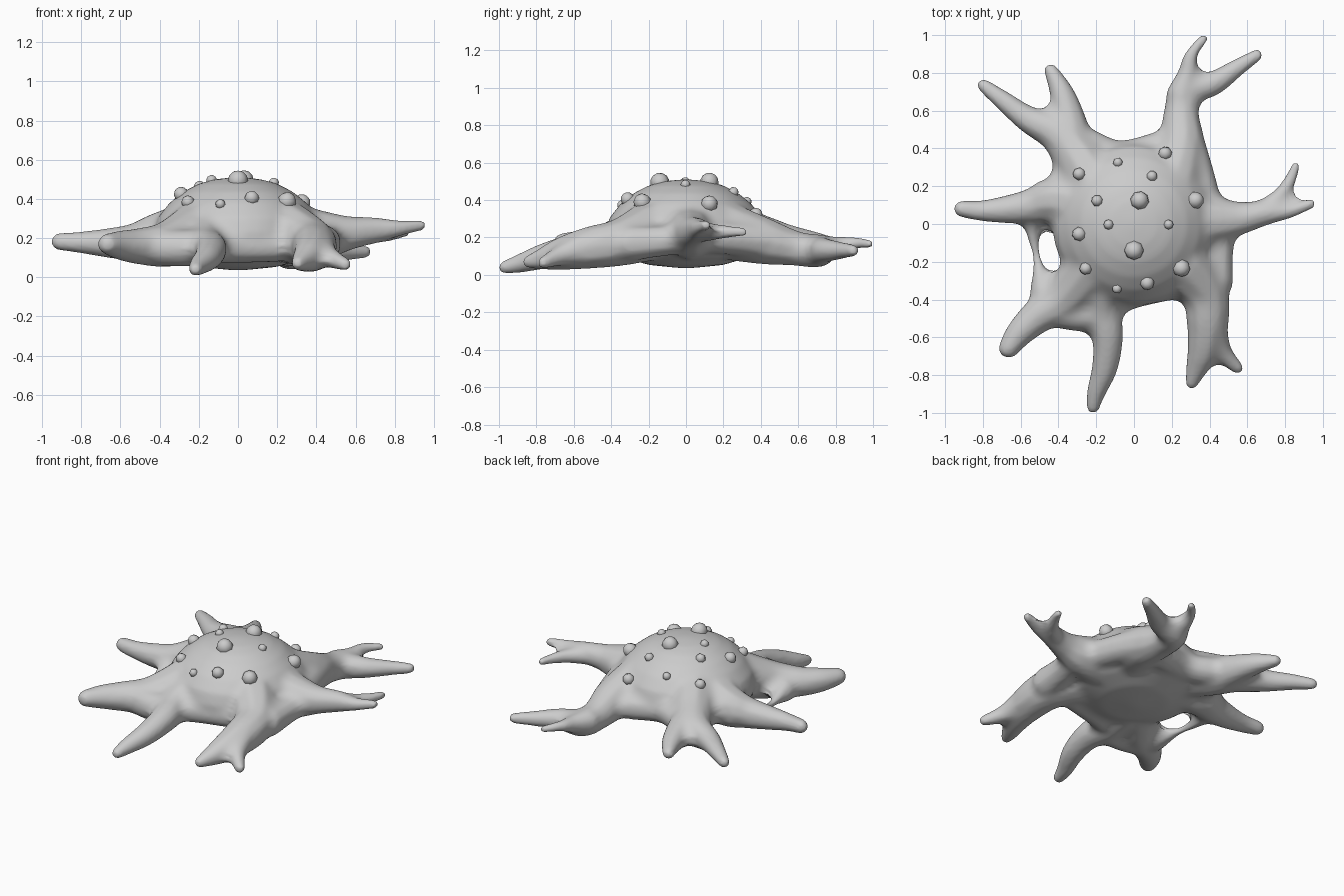
import bpy
import bmesh
from math import cos, sin, pi
from mathutils import Vector, Matrix

default_cube = bpy.data.objects.get("Cube")
if default_cube:
    bpy.data.objects.remove(default_cube)

skin = bpy.data.materials.new("pale grey skin")
skin.use_nodes = True
skin.diffuse_color = (0.6, 0.6, 0.6, 1)
skin.node_tree.nodes["Principled BSDF"].inputs["Base Color"].default_value = (0.6, 0.6, 0.6, 1)


def make_object(name, mesh_builder):
    mesh = bpy.data.meshes.new(name)
    mesh_builder.to_mesh(mesh)
    mesh_builder.free()
    mesh.materials.append(skin)
    mesh.shade_smooth()
    obj = bpy.data.objects.new(name, mesh)
    bpy.context.collection.objects.link(obj)
    return obj


def catmull_rom(before, start, end, after, t):
    return 0.5 * (2 * start + (end - before) * t
                  + (2 * before - 5 * start + 4 * end - after) * t ** 2
                  + (3 * start - before - 3 * end + after) * t ** 3)


def add_limb(builder, *points):
    """Rounded, tapering limb through points given as x, y, z, radius."""
    keys = [Vector(point) for point in points]
    keys = [keys[0]] + keys + [keys[-1]]
    for index in range(1, len(keys) - 2):
        length = (keys[index + 1] - keys[index]).length
        steps = max(4, int(length / 0.012))
        for step in range(steps + 1):
            sample = catmull_rom(*keys[index - 1:index + 3], step / steps)
            bmesh.ops.create_icosphere(builder, subdivisions=2, radius=sample.w,
                                       matrix=Matrix.Translation(sample.xyz))


def add_dome(builder, profile, sides=48):
    """Closed turned shape from radius, height pairs."""
    rings = [[builder.verts.new((r * cos(2 * pi * i / sides), r * sin(2 * pi * i / sides), z))
              for i in range(sides)] for r, z in profile]
    for upper, lower in zip(rings, rings[1:]):
        for i in range(sides):
            j = (i + 1) % sides
            builder.faces.new((upper[j], upper[i], lower[i], lower[j]))
    builder.faces.new(rings[0])
    builder.faces.new(reversed(rings[-1]))


def add_fuse(obj):
    """Voxel skin over everything inside, lightly smoothed."""
    fuse = obj.modifiers.new("fuse", "REMESH")
    fuse.mode = "VOXEL"
    fuse.voxel_size = 0.014
    fuse.use_smooth_shade = True
    add_soften(obj, 4)


def add_soften(obj, iterations):
    soften = obj.modifiers.new("soften", "SMOOTH")
    soften.factor = 0.5
    soften.iterations = iterations


def add_offset(obj, distance):
    offset = obj.modifiers.new("offset", "DISPLACE")
    offset.mid_level = 0
    offset.strength = distance


body_builder = bmesh.new()

# Domed central body with a rounded belly
add_dome(body_builder, [(.03, .51), (.12, .5), (.2, .478), (.28, .437), (.35, .38), (.41, .305),
                        (.435, .22), (.41, .15), (.34, .095), (.2, .053), (.03, .036)])

# Front limb
add_limb(body_builder, (-.16, -.2, .23, .16), (-.17, -.42, .165, .11), (-.14, -.6, .14, .086),
         (-.155, -.76, .1, .071), (-.2, -.89, .06, .052), (-.217, -.97, .04, .037))

# Front limb on the low x side
add_limb(body_builder, (-.2, -.2, .24, .16), (-.36, -.39, .17, .12), (-.5, -.48, .158, .096),
         (-.6, -.57, .163, .077), (-.664, -.658, .17, .056))

# Side limb on the low x side, with a thin strand bridging to its neighbour
add_limb(body_builder, (-.2, .1, .25, .16), (-.4, .13, .205, .13), (-.52, .1, .18, .1),
         (-.65, .08, .175, .08), (-.8, .07, .178, .058), (-.91, .08, .182, .047))
add_limb(body_builder, (-.54, .04, .16, .06), (-.535, -.06, .14, .034),
         (-.51, -.2, .13, .026), (-.475, -.37, .145, .08))

# Forked back limb on the low x side
add_limb(body_builder, (-.2, .2, .25, .16), (-.3, .36, .205, .135), (-.4, .48, .185, .108),
         (-.56, .555, .175, .073), (-.7, .66, .17, .052), (-.798, .735, .16, .037))
add_limb(body_builder, (-.33, .42, .19, .12), (-.35, .57, .175, .09),
         (-.385, .7, .165, .065), (-.44, .813, .155, .039))

# Forked back limb on the high x side
add_limb(body_builder, (.2, .2, .24, .16), (.25, .4, .185, .13), (.25, .57, .145, .098),
         (.28, .7, .125, .088), (.42, .745, .13, .067), (.55, .83, .13, .048), (.65, .893, .13, .035))
add_limb(body_builder, (.25, .68, .14, .083), (.285, .79, .15, .058),
         (.3, .89, .17, .036), (.37, .983, .165, .026))

# Forked side limb on the high x side
add_limb(body_builder, (.25, .02, .23, .16), (.42, .02, .215, .13), (.56, .03, .225, .09),
         (.7, .06, .24, .068), (.82, .07, .25, .043), (.935, .107, .265, .03))
add_limb(body_builder, (.67, .06, .23, .063), (.77, .14, .23, .048),
         (.82, .22, .23, .036), (.858, .308, .23, .026))

# Forked front limb on the high x side
add_limb(body_builder, (.25, -.2, .23, .16), (.37, -.35, .175, .13), (.39, -.52, .145, .115),
         (.37, -.66, .115, .09), (.33, -.77, .085, .058), (.305, -.842, .07, .036))
add_limb(body_builder, (.4, -.56, .14, .1), (.46, -.67, .105, .058), (.548, -.763, .065, .035))

# Low webs of skin spanning between neighbouring limbs
add_limb(body_builder, (.46, 0, .2, .09), (.445, -.14, .18, .085), (.43, -.3, .17, .1))
add_limb(body_builder, (-.42, -.45, .155, .1), (-.29, -.475, .15, .097), (-.18, -.47, .155, .1))
add_limb(body_builder, (.27, .42, .18, .11), (.33, .27, .195, .095), (.38, .1, .205, .09))
add_limb(body_builder, (-.15, -.42, .16, .09), (0, -.365, .155, .085), (.2, -.32, .16, .085))
add_limb(body_builder, (-.25, .42, .185, .09), (-.08, .36, .18, .085), (.12, .4, .17, .09))
add_limb(body_builder, (-.36, .18, .2, .09), (-.345, .28, .2, .09), (-.34, .4, .195, .09))

# Fuse the parts, then swell and shrink the skin to fillet every joint
body = make_object("starfish_body", body_builder)
add_fuse(body)
add_offset(body, 0.035)
add_fuse(body)
add_offset(body, -0.035)
add_soften(body, 5)

# Faceted warts seated on the upper surface: x, y, radius
depsgraph = bpy.context.evaluated_depsgraph_get()
depsgraph.update()
surface = body.evaluated_get(depsgraph)
warts = [(.03, .125, .05), (0, -.14, .052), (.325, .125, .046), (.25, -.233, .048),
         (-.29, .265, .034), (-.085, .325, .026), (.165, .373, .037), (.095, .253, .029),
         (-.195, .123, .031), (-.135, -.003, .027), (.183, -.003, .026), (-.29, -.053, .038),
         (-.255, -.235, .034), (-.09, -.342, .026), (.07, -.312, .038)]
for number, (x, y, radius) in enumerate(warts, 1):
    hit, seat, normal, _ = surface.ray_cast(Vector((x, y, 2)), Vector((0, 0, -1)))
    if not hit:
        continue
    wart_builder = bmesh.new()
    tilt = normal.to_track_quat("Z", "Y").to_matrix().to_4x4()
    bmesh.ops.create_uvsphere(wart_builder, u_segments=8, v_segments=6, radius=radius,
                              matrix=Matrix.Translation(seat) @ tilt)
    make_object(f"wart_{number}", wart_builder)
